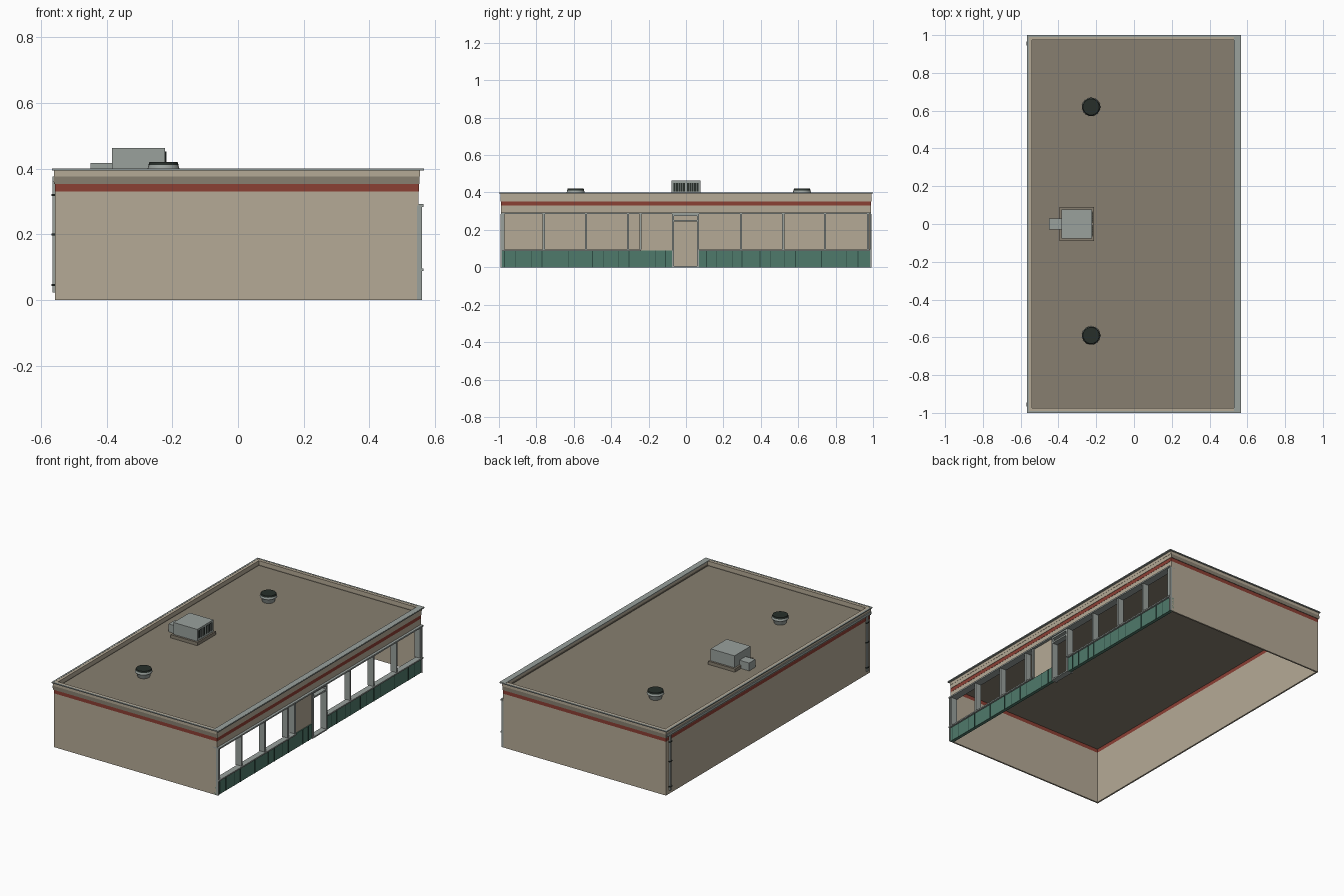
import bpy, bmesh, math


def mat(name, rgb):
    m = bpy.data.materials.new(name)
    m.diffuse_color = (*rgb, 1)
    return m


BEIGE = mat("beige wall", (0.46, 0.40, 0.305))
ROOF = mat("brown roof", (0.242, 0.212, 0.162))
TEAL = mat("teal panel", (0.078, 0.195, 0.147))
JOINT = mat("dark teal joint", (0.025, 0.07, 0.055))
RED = mat("red stripe", (0.26, 0.05, 0.034))
GREY = mat("grey metal", (0.32, 0.355, 0.335))
DARK = mat("near black", (0.02, 0.028, 0.023))


def boxes(name, m, *bounds):
    """One object made of axis-aligned boxes (x0, x1, y0, y1, z0, z1)."""
    bm = bmesh.new()
    for x0, x1, y0, y1, z0, z1 in bounds:
        for v in bmesh.ops.create_cube(bm, size=1)["verts"]:
            v.co.x = x1 if v.co.x > 0 else x0
            v.co.y = y1 if v.co.y > 0 else y0
            v.co.z = z1 if v.co.z > 0 else z0
    me = bpy.data.meshes.new(name)
    bm.to_mesh(me)
    bm.free()
    me.materials.append(m)
    ob = bpy.data.objects.new(name, me)
    bpy.context.collection.objects.link(ob)
    return ob


def ring(name, m, x0, x1, y, z0, z1, t):
    """Rectangular frame of thickness t around the building."""
    return boxes(name, m,
                 (x0, x1, -y, -y + t, z0, z1), (x0, x1, y - t, y, z0, z1),
                 (x0, x0 + t, -y + t, y - t, z0, z1), (x1 - t, x1, -y + t, y - t, z0, z1))


def cylinder(name, m, x, y, z0, z1, r0, r1, n=24):
    bpy.ops.mesh.primitive_cone_add(vertices=n, radius1=r0, radius2=r1, depth=z1 - z0,
                                    location=(x, y, (z0 + z1) / 2))
    ob = bpy.context.object
    ob.name = name
    ob.data.materials.append(m)
    bpy.ops.object.shade_smooth_by_angle()


# walls: three closed sides, open bottom, thin shells
T = 0.01
XL, XR, Y = -0.557, 0.545, 0.99
boxes("walls", BEIGE,
      (XL, XR, -Y, -Y + T, 0, 0.33), (XL, XR, Y - T, Y, 0, 0.33),
      (XL, XL + T, -Y + T, Y - T, 0, 0.33))
boxes("storefront_header", BEIGE, (XR - T, XR + 0.005, -Y, Y, 0.288, 0.33))
ring("red_stripe", RED, XL, XR + 0.006, Y, 0.33, 0.353, T)

# parapet and cornice
ring("cornice_band", ROOF, XL - 0.003, XR + 0.006, Y + 0.003, 0.353, 0.376, 0.02)
boxes("storefront_fascia", BEIGE, (XR, XR + 0.008, -Y, Y, 0.353, 0.376))
ring("parapet", BEIGE, -0.56, 0.554, 0.993, 0.376, 0.398, 0.02)
ring("coping_lip", GREY, -0.567, 0.567, 1.0, 0.394, 0.4, 0.01)
ring("parapet_cap", BEIGE, -0.557, 0.557, 0.99, 0.394, 0.399, 0.017)
boxes("storefront_coping", GREY, (0.53, 0.566, -0.999, 0.999, 0.395, 0.401))
boxes("back_gutter", GREY, (-0.565, -0.558, -0.99, 0.99, 0.36, 0.376))

# sunken roof deck
boxes("roof_deck", ROOF, (XL + T, XR - T, -Y + T, Y - T, 0.353, 0.37))

# storefront base panels with joints, leaving the doorway open
D0, D1 = -0.075, 0.07
boxes("base_panels", TEAL, (0.535, 0.555, -Y, D0, 0, 0.09), (0.535, 0.555, D1, Y, 0, 0.09))
joints = (-0.97, -0.91, -0.825, -0.77, -0.63, -0.5, -0.44, -0.36, -0.305, -0.165, -0.11,
          0.11, 0.165, 0.25, 0.3, 0.395, 0.45, 0.525, 0.585, 0.725, 0.86, 0.92)
boxes("panel_joints", JOINT, *[(0.555, 0.557, y - 0.002, y + 0.002, 0, 0.09) for y in joints])

# window frames: sill, head and deep mullions, no glass
boxes("window_sill", GREY, (0.53, 0.566, -Y, -0.24, 0.088, 0.096), (0.53, 0.566, D1, Y, 0.088, 0.096))
boxes("window_head", GREY, (0.52, 0.566, -Y, Y, 0.284, 0.293))
mullions = (-0.977, -0.76, -0.535, -0.31, -0.243, 0.294, 0.52, 0.743, 0.973)
boxes("mullions", GREY, *[(0.52, 0.559, y - 0.006, y + 0.006, 0.094, 0.286) for y in mullions])
boxes("corner_posts", GREY, *[(XR, 0.561, s * 0.9875 - 0.003, s * 0.9875 + 0.003, 0, 0.286)
                              for s in (-1, 1)])
boxes("blank_panel", BEIGE, (0.54, 0.55, -0.24, D0, 0.09, 0.29))

# door frame with transom and threshold
boxes("door_frame", GREY,
      (0.52, 0.56, D0, D0 + 0.012, 0, 0.286), (0.52, 0.56, D1 - 0.012, D1, 0, 0.286),
      (0.525, 0.56, D0, D1, 0.244, 0.254), (0.525, 0.56, D0, D1, 0.274, 0.286),
      (0.525, 0.56, D0, D1, 0, 0.008))

# downspouts with brackets on the rear corners
for s in (-1, 1):
    side = "left" if s > 0 else "right"
    y = s * 0.955
    boxes("downspout_" + side, GREY, (-0.566, XL, y - 0.006, y + 0.006, 0.022, 0.362))
    boxes("brackets_" + side, DARK,
          *[(-0.568, XL, y - 0.011, y + 0.011, z - 0.003, z + 0.003) for z in (0.045, 0.2, 0.32)])

# rooftop air unit on a pad
boxes("unit_pad", ROOF, (-0.395, -0.213, -0.09, 0.09, 0.37, 0.39))
boxes("air_unit", GREY, (-0.384, -0.222, -0.078, 0.078, 0.39, 0.463))
boxes("unit_duct", GREY, (-0.45, -0.384, -0.03, 0.03, 0.37, 0.418))
boxes("unit_grille", DARK, (-0.222, -0.22, -0.066, -0.006, 0.405, 0.452),
      (-0.222, -0.22, 0.006, 0.066, 0.405, 0.452))
boxes("grille_slats", GREY, *[(-0.222, -0.218, s * y - 0.0015, s * y + 0.0015, 0.405, 0.452)
                              for s in (-1, 1) for y in (0.018, 0.03, 0.042, 0.054)])

# round roof vents
for i, y in enumerate((-0.59, 0.62)):
    cylinder(f"vent_neck_{i}", GREY, -0.227, y, 0.37, 0.4, 0.034, 0.044)
    cylinder(f"vent_ring_{i}", GREY, -0.227, y, 0.4, 0.411, 0.049, 0.045)
    cylinder(f"vent_cap_{i}", DARK, -0.227, y, 0.411, 0.42, 0.046, 0.043)
